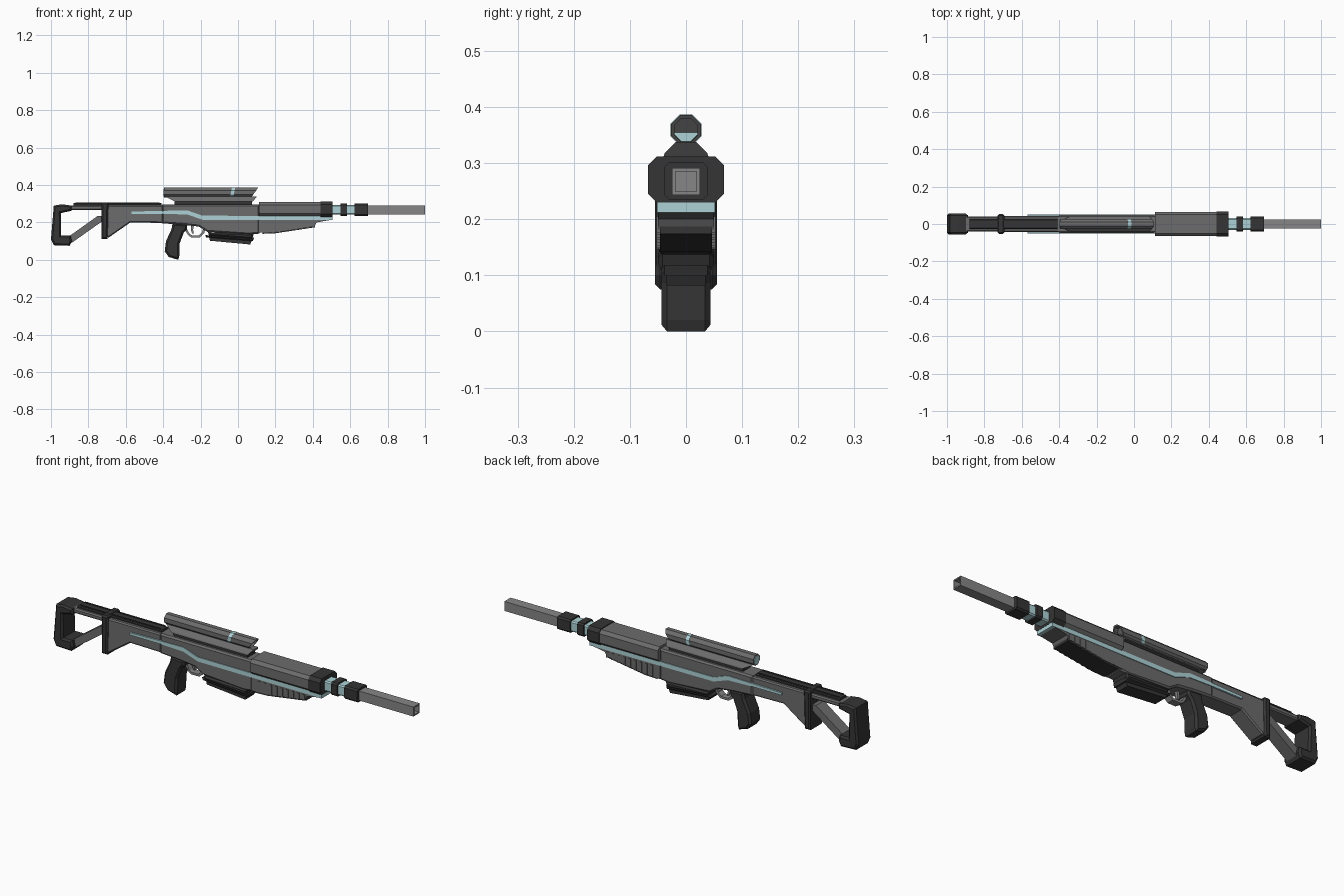
import bpy, bmesh, math
from mathutils import Vector

if "Cube" in bpy.data.objects:
    bpy.data.objects.remove(bpy.data.objects["Cube"])


def material(name, c):
    m = bpy.data.materials.new(name)
    m.diffuse_color = (*c, 1)
    m.use_nodes = True
    m.node_tree.nodes["Principled BSDF"].inputs["Base Color"].default_value = m.diffuse_color
    return m


DARK = material("dark_polymer", (0.035, 0.035, 0.035))
GREY = material("gunmetal", (0.15, 0.15, 0.15))
STEEL = material("steel", (0.24, 0.24, 0.24))
BLUE = material("pale_blue", (0.42, 0.65, 0.68))


def finish(name, bm, mat):
    bmesh.ops.recalc_face_normals(bm, faces=bm.faces)
    me = bpy.data.meshes.new(name)
    bm.to_mesh(me)
    bm.free()
    me.materials.append(mat)
    ob = bpy.data.objects.new(name, me)
    bpy.context.collection.objects.link(ob)
    return ob


def prism(name, pts, a, b, mat, axis="y", bevel=0.0):
    """Extrude an outline: (x,z) along y, or (y,z) along x, from a to b."""
    bm = bmesh.new()
    place = (lambda p, t: (p[0], t, p[1])) if axis == "y" else (lambda p, t: (t, p[0], p[1]))
    lo = [bm.verts.new(place(p, a)) for p in pts]
    hi = [bm.verts.new(place(p, b)) for p in pts]
    caps = [bm.faces.new(lo), bm.faces.new(hi)]
    n = len(pts)
    for i in range(n):
        j = (i + 1) % n
        bm.faces.new((lo[i], lo[j], hi[j], hi[i]))
    bmesh.ops.recalc_face_normals(bm, faces=bm.faces)
    if bevel:
        edges = list({e for f in caps for e in f.edges})
        bmesh.ops.bevel(bm, geom=edges, offset=bevel, segments=1, affect="EDGES", profile=0.5)
    return finish(name, bm, mat)


def side(name, pts, hw, mat, bevel=0.0):
    return prism(name, pts, -hw, hw, mat, "y", bevel)


def rect(y, z0, z1, c=0.0):
    """Rectangular y-z section with chamfered corners."""
    if not c:
        return [(-y, z0), (y, z0), (y, z1), (-y, z1)]
    return [(-y + c, z0), (y - c, z0), (y, z0 + c), (y, z1 - c),
            (y - c, z1), (-y + c, z1), (-y, z1 - c), (-y, z0 + c)]


def block(name, x0, x1, y, z0, z1, mat, c=0.0):
    return prism(name, rect(y, z0, z1, c), x0, x1, mat, "x")


def hollow(ob, margin, depth):
    """Recess the +x end of a part."""
    bm = bmesh.new()
    bm.from_mesh(ob.data)
    bm.normal_update()
    f = max(bm.faces, key=lambda f: f.normal.x)
    bmesh.ops.inset_region(bm, faces=[f], thickness=margin)
    r = bmesh.ops.extrude_face_region(bm, geom=[f])
    bmesh.ops.translate(bm, vec=Vector((-depth, 0, 0)),
                        verts=[v for v in r["geom"] if isinstance(v, bmesh.types.BMVert)])
    if f.is_valid:
        bm.faces.remove(f)
    bm.to_mesh(ob.data)
    bm.free()


# Barrel and muzzle rings
hollow(block("barrel", 0.5, 1.0, 0.025, 0.243, 0.291, STEEL), 0.009, 0.08)
block("barrel_sleeve", 0.49, 0.64, 0.031, 0.241, 0.294, BLUE, 0.006)
for i, (a, b) in enumerate([(0.548, 0.582), (0.622, 0.695)]):
    block(f"barrel_ring_{i}", a, b, 0.039, 0.235, 0.301, DARK, 0.008)

# Fore-end shroud, with dark nose cap
block("fore_end", 0.112, 0.445, 0.065, 0.232, 0.308, GREY, 0.015)
block("fore_end_cap", 0.44, 0.506, 0.068, 0.23, 0.312, DARK, 0.016)

# Lower fore-end with ribs and dark belly
side("fore_end_lower", [(0.11, 0.24), (0.11, 0.145), (0.2, 0.15), (0.41, 0.182),
                        (0.42, 0.2), (0.5, 0.214), (0.5, 0.24)], 0.05, GREY)
side("fore_end_belly", [(0.13, 0.15), (0.13, 0.139), (0.2, 0.142), (0.413, 0.174),
                        (0.413, 0.188), (0.2, 0.156)], 0.046, DARK)
for i in range(9):
    x = 0.15 + i * 0.031
    z = 0.147 + max(0, x - 0.2) * 0.15
    block(f"fore_end_rib_{i}", x, x + 0.012, 0.053, z, 0.205, GREY)

# Receiver and stock body
side("receiver", [(-0.405, 0.195), (-0.3, 0.188), (-0.21, 0.178), (-0.165, 0.15),
                  (0.06, 0.135), (0.115, 0.14), (0.115, 0.296), (-0.405, 0.296)], 0.048, GREY, 0.008)
side("stock_body", [(-0.72, 0.125), (-0.69, 0.12), (-0.575, 0.2), (-0.4, 0.197),
                    (-0.4, 0.292), (-0.72, 0.292)], 0.044, GREY, 0.006)

# Pale stripe running along both sides
side("side_stripe", [(-0.57, 0.246), (-0.4, 0.246), (-0.27, 0.242), (-0.19, 0.214), (0.505, 0.212),
                     (0.505, 0.234), (-0.19, 0.236), (-0.27, 0.264), (-0.4, 0.262), (-0.57, 0.258)],
     0.052, BLUE)

# Stock: plate, top tube, rail, strut, butt
side("stock_plate", [(-0.73, 0.11), (-0.698, 0.11), (-0.693, 0.3), (-0.7, 0.306),
                     (-0.725, 0.306), (-0.73, 0.3)], 0.053, DARK, 0.008)
block("stock_tube", -0.95, -0.7, 0.04, 0.266, 0.291, GREY, 0.006)
block("stock_rail", -0.88, -0.41, 0.026, 0.285, 0.303, DARK, 0.005)
for s in (-1, 1):
    ob = block(f"stock_rail_lip_{s}", -0.87, -0.42, 0.003, 0.3, 0.307, DARK)
    ob.location.y = s * 0.019
side("stock_strut", [(-0.9, 0.128), (-0.89, 0.09), (-0.72, 0.21), (-0.72, 0.235), (-0.75, 0.235)],
     0.032, GREY)
side("stock_butt", [(-0.985, 0.29), (-1.0, 0.11), (-0.985, 0.078), (-0.9, 0.075), (-0.888, 0.1),
                    (-0.895, 0.13), (-0.945, 0.13), (-0.947, 0.25), (-0.89, 0.262), (-0.89, 0.29),
                    (-0.94, 0.297)], 0.055, DARK, 0.009)

# Pistol grip, trigger guard and trigger
side("pistol_grip", [(-0.35, 0.195), (-0.355, 0.165), (-0.385, 0.1), (-0.392, 0.045), (-0.37, 0.015),
                     (-0.32, 0.0), (-0.314, 0.02), (-0.313, 0.085), (-0.29, 0.145), (-0.272, 0.165),
                     (-0.272, 0.19)], 0.044, DARK, 0.01)
side("trigger_guard", [(-0.285, 0.16), (-0.265, 0.13), (-0.25, 0.12), (-0.205, 0.12), (-0.18, 0.143),
                       (-0.175, 0.165), (-0.188, 0.165), (-0.192, 0.147), (-0.21, 0.131),
                       (-0.246, 0.131), (-0.258, 0.138), (-0.272, 0.162)], 0.018, STEEL)
side("trigger", [(-0.25, 0.185), (-0.235, 0.185), (-0.24, 0.16), (-0.236, 0.14),
                 (-0.246, 0.142), (-0.252, 0.162)], 0.008, STEEL)

# Magazine, in stepped layers
side("magazine_top", [(-0.16, 0.148), (-0.155, 0.128), (0.075, 0.112), (0.085, 0.14)], 0.05, DARK, 0.008)
side("magazine_mid", [(-0.175, 0.132), (-0.17, 0.12), (0.08, 0.1), (0.085, 0.118)], 0.044, DARK, 0.006)
side("magazine_base", [(-0.155, 0.122), (-0.15, 0.102), (0.065, 0.082), (0.075, 0.106)], 0.035, DARK)

# Scope tube: octagon with a slanted front, recessed lenses and pale band
def octagon(r, zc=0.359):
    return [(r * math.cos(math.radians(22.5 + 45 * i)), zc + r * math.sin(math.radians(22.5 + 45 * i)))
            for i in range(8)]


tube = prism("scope_tube", octagon(0.0285), -0.395, 0.1, GREY, "x")
hollow(tube, 0.006, 0.02)
for v in tube.data.vertices:
    if v.co.x > 0.05:
        v.co.x += (v.co.z - 0.375) * 0.7
prism("scope_front_lens", octagon(0.022), 0.03, 0.066, BLUE, "x")
prism("scope_rear_lens", octagon(0.022), -0.398, -0.38, BLUE, "x")
band = prism("scope_band", octagon(0.0297), -0.038, -0.02, BLUE, "x")
for v in band.data.vertices:
    v.co.x += (v.co.z - 0.359) * 0.2

# Scope mount: flared saddle over a flat base
saddle = prism("scope_saddle", [(-0.04, 0.312), (0.04, 0.312), (0.038, 0.318), (0.018, 0.338),
                                (-0.018, 0.338), (-0.038, 0.318)], -0.39, 0.08, GREY, "x")
for v in saddle.data.vertices:
    if v.co.x > 0:
        v.co.x += (v.co.z - 0.312) * 0.8
    else:
        v.co.x -= (v.co.z - 0.338) * 2
block("scope_base", -0.34, 0.075, 0.03, 0.29, 0.315, DARK)
